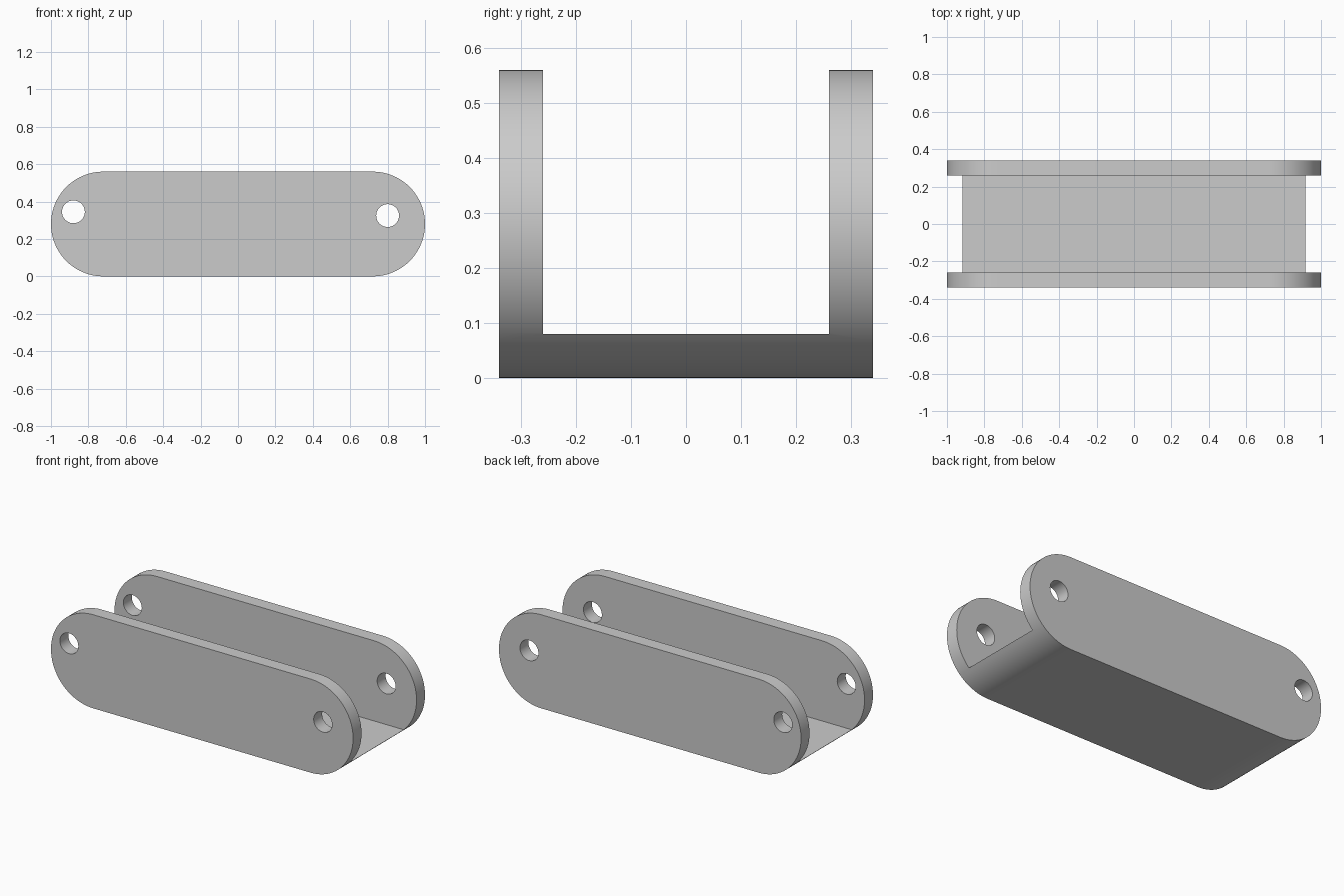
import bpy, bmesh, math
from mathutils import Matrix, Vector

if "Cube" in bpy.data.objects:
    bpy.data.objects.remove(bpy.data.objects["Cube"], do_unlink=True)

LENGTH, WIDTH, HEIGHT = 2.0, 0.68, 0.56
WALL = 0.08
RADIUS = HEIGHT / 2
HOLE_RADIUS = 0.061
HOLES = [(-0.88, 0.345), (0.80, 0.325)]

grey = bpy.data.materials.new("light grey")
grey.use_nodes = True
colour = (0.6, 0.6, 0.6, 1)
grey.diffuse_color = colour
grey.node_tree.nodes["Principled BSDF"].inputs["Base Color"].default_value = colour


def make_object(name, bm):
    bmesh.ops.recalc_face_normals(bm, faces=bm.faces)
    mesh = bpy.data.meshes.new(name)
    bm.to_mesh(mesh)
    bm.free()
    mesh.materials.append(grey)
    obj = bpy.data.objects.new(name, mesh)
    bpy.context.collection.objects.link(obj)
    return obj


def rounded_bar(name, steps=40):
    """Stadium profile in x and z, extruded along y."""
    bm = bmesh.new()
    points = []
    for side in (1, -1):
        for i in range(steps + 1):
            a = math.pi * i / steps - math.pi / 2
            points.append((side * (LENGTH / 2 - RADIUS + RADIUS * math.cos(a)),
                           -WIDTH / 2, RADIUS + side * RADIUS * math.sin(a)))
    face = bm.faces.new([bm.verts.new(p) for p in points])
    new = bmesh.ops.extrude_face_region(bm, geom=[face])["geom"]
    bmesh.ops.translate(bm, vec=(0, WIDTH, 0),
                        verts=[v for v in new if isinstance(v, bmesh.types.BMVert)])
    return make_object(name, bm)


def channel_cutter():
    bm = bmesh.new()
    size = Vector((LENGTH + 1, WIDTH - 2 * WALL, 1))
    bmesh.ops.create_cube(bm, size=1, matrix=Matrix.Translation((0, 0, WALL + 0.5))
                          @ Matrix.Diagonal(size).to_4x4())
    return make_object("channel_cutter", bm)


def hole_cutter(x, z):
    bm = bmesh.new()
    bmesh.ops.create_cone(bm, cap_ends=True, segments=48, radius1=HOLE_RADIUS,
                          radius2=HOLE_RADIUS, depth=WIDTH + 1,
                          matrix=Matrix.Translation((x, 0, z))
                          @ Matrix.Rotation(math.pi / 2, 4, "X"))
    return make_object("hole_cutter", bm)


# Rounded bar hollowed into a U channel, with pin holes through both walls
bracket = rounded_bar("channel_bracket")
bpy.ops.object.select_all(action="DESELECT")
bpy.context.view_layer.objects.active = bracket
bracket.select_set(True)
for cutter in [channel_cutter()] + [hole_cutter(x, z) for x, z in HOLES]:
    cutter.hide_render = True
    mod = bracket.modifiers.new("cut", "BOOLEAN")
    mod.operation = "DIFFERENCE"
    mod.solver = "EXACT"
    mod.object = cutter
    bpy.ops.object.modifier_apply(modifier=mod.name)
    bpy.data.objects.remove(cutter, do_unlink=True)

bpy.ops.object.shade_smooth_by_angle(angle=math.radians(30))
